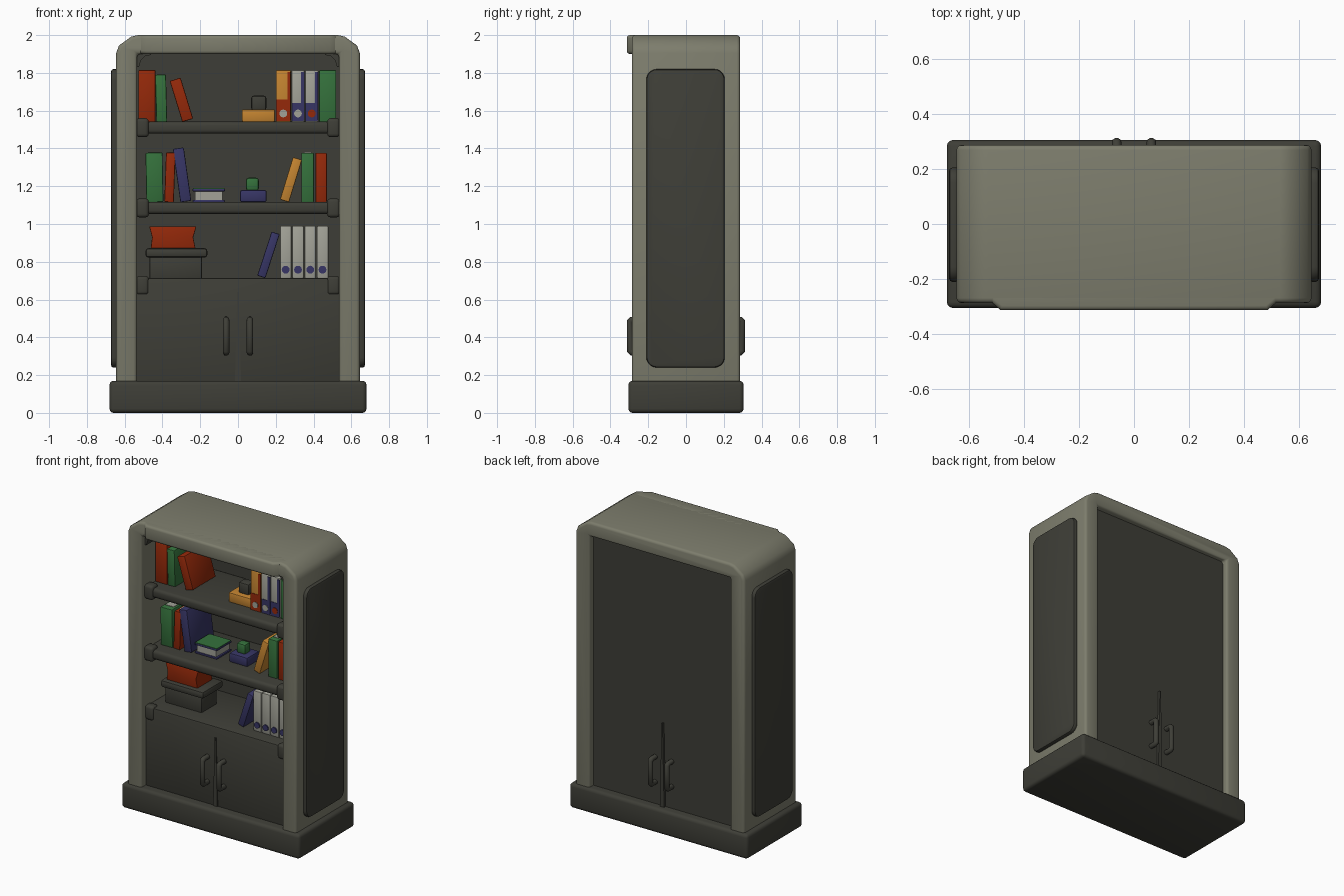
import bpy, bmesh, math
from mathutils import Matrix, Vector

if "Cube" in bpy.data.objects:
    bpy.data.objects.remove(bpy.data.objects["Cube"])

def mat(name, r, g, b):
    m = bpy.data.materials.new(name)
    m.diffuse_color = (r, g, b, 1)
    m.use_nodes = True
    m.node_tree.nodes["Principled BSDF"].inputs["Base Color"].default_value = m.diffuse_color
    return m

FRAME = mat("sage_grey", 0.205, 0.205, 0.152)
DARK = mat("charcoal", 0.048, 0.048, 0.038)
RED = mat("brick_red", 0.30, 0.022, 0.003)
GREEN = mat("green", 0.035, 0.165, 0.045)
BLUE = mat("navy", 0.038, 0.036, 0.13)
ORANGE = mat("amber", 0.55, 0.23, 0.03)
WHITE = mat("paper", 0.36, 0.36, 0.31)

def finish(bm, name, m, bevel=0.0, segs=2):
    """Bevel hard edges, smooth by angle and link the object."""
    bmesh.ops.recalc_face_normals(bm, faces=bm.faces)
    if bevel > 0:
        hard = [e for e in bm.edges if len(e.link_faces) == 2 and e.calc_face_angle() > math.radians(50)]
        bmesh.ops.bevel(bm, geom=hard, offset=bevel, segments=segs, profile=0.5, affect='EDGES')
    me = bpy.data.meshes.new(name)
    bm.to_mesh(me)
    bm.free()
    me.materials.append(m)
    me.shade_smooth()
    me.set_sharp_from_angle(angle=math.radians(40))
    ob = bpy.data.objects.new(name, me)
    bpy.context.collection.objects.link(ob)
    return ob

def box(name, x, y, z, m, bevel=0.006, segs=2, tilt=0.0):
    """Box from (min, max) ranges; tilt leans it in x about its lower corner."""
    bm = bmesh.new()
    bmesh.ops.create_cube(bm, size=1)
    c = Vector(((x[0]+x[1])/2, (y[0]+y[1])/2, (z[0]+z[1])/2))
    bmesh.ops.scale(bm, vec=(x[1]-x[0], y[1]-y[0], z[1]-z[0]), verts=bm.verts)
    bmesh.ops.translate(bm, vec=c, verts=bm.verts)
    ob = finish(bm, name, m, bevel, segs)
    if tilt:
        lean(ob, x[1] if tilt > 0 else x[0], z[0], tilt)
    return ob

def lean(ob, px, pz, deg):
    p = Vector((px, 0, pz))
    ob.data.transform(Matrix.Translation(p) @ Matrix.Rotation(math.radians(deg), 4, 'Y') @ Matrix.Translation(-p))

def prism(name, pts, axis, a, b, m, bevel=0.0, segs=2):
    """Extrude a 2D outline along x (pts = y,z), y (pts = x,z) or z (pts = x,y)."""
    place = {'x': lambda p, q, t: (t, p, q), 'y': lambda p, q, t: (p, t, q), 'z': lambda p, q, t: (p, q, t)}[axis]
    bm = bmesh.new()
    f = bm.faces.new([bm.verts.new(place(p, q, a)) for p, q in pts])
    ext = bmesh.ops.extrude_face_region(bm, geom=[f])
    bmesh.ops.translate(bm, vec=place(0, 0, b - a), verts=[v for v in ext['geom'] if isinstance(v, bmesh.types.BMVert)])
    return finish(bm, name, m, bevel, segs)

def rounded(y0, y1, z0, z1, r, n=5):
    out = []
    for cy, cz, s in ((y1-r, z1-r, 0), (y0+r, z1-r, 90), (y0+r, z0+r, 180), (y1-r, z0+r, 270)):
        for i in range(n + 1):
            t = math.radians(s + 90 * i / n)
            out.append((cy + r*math.cos(t), cz + r*math.sin(t)))
    return out

# plinth
box("plinth", (-.68, .68), (-.305, .305), (0, .17), DARK, .022, 3)

# outer carcass: inverted U with cut top corners, and lips at the top
right = [(.645, .15), (.645, 1.905), (.63, 1.945), (.565, 1.992), (.53, 2.0)]
inner = [(-.535, .15), (-.535, 1.9)]
outline = right + [(-x, z) for x, z in reversed(right)] + inner + [(-x, z) for x, z in reversed(inner)]
prism("carcass", outline, 'y', -.287, .287, FRAME, .018, 3)
prism("top_front_lip", [(-.54, -.265), (-.485, -.313), (.485, -.313), (.54, -.265), (.54, -.2), (-.54, -.2)],
      'z', 1.9, 2.0, FRAME, .016, 3)

# side panels
for s, side in ((-1, "left"), (1, "right")):
    prism(side + "_side_panel", rounded(-.21, .205, .24, 1.82, .055), 'x', s*.635, s*.672, DARK, .012)
    # dark gusset inside the top corner
    prism(side + "_top_gusset", [(s*.54, 1.83), (s*.525, 1.83), (s*.515, 1.865), (s*.49, 1.89), (s*.46, 1.895),
                                 (s*.46, 1.905), (s*.54, 1.905)], 'y', -.25, .21, DARK)

# back panel and lower cupboard
box("back_panel", (-.54, .54), (.21, .245), (.16, 1.905), DARK, 0)
box("cupboard", (-.54, .54), (-.242, .22), (.16, .715), DARK, .012)

# shelves with end brackets
for name, z in (("upper_shelf", 1.51), ("middle_shelf", 1.085)):
    box(name, (-.54, .54), (-.25, .22), (z-.032, z+.032), DARK, .02, 3)
for name, z, y in (("upper", 1.51, -.26), ("middle", 1.085, -.26), ("cupboard", .675, -.25)):
    for s, side in ((-1, "left"), (1, "right")):
        x = sorted((s*.472, s*.54))
        box(f"{name}_{side}_bracket", x, (y, -.19), (z-.05, z+.05), DARK, .018, 3)

# door seams and handles on both faces
for f, face, top, out in ((-1, "front", .64, .249), (1, "back", .745, .262)):
    prism(face + "_door_seam", [(-.016, .17), (.016, .17), (.004, top), (-.004, top)], 'y', f*.23, f*out, DARK)
    for s, side in ((-1, "left"), (1, "right")):
        cu = bpy.data.curves.new(f"{face}_{side}_handle", 'CURVE')
        cu.dimensions = '3D'
        cu.bevel_depth, cu.bevel_resolution = .0175, 3
        sp = cu.splines.new('POLY')
        path = [(.225, .32), (.288, .32), (.297, .329), (.297, .484), (.288, .493), (.225, .493)]
        sp.points.add(len(path) - 1)
        for p, (y, z) in zip(sp.points, path):
            p.co = (s*.063, f*y, z, 1)
        cu.materials.append(DARK)
        ob = bpy.data.objects.new(cu.name, cu)
        bpy.context.collection.objects.link(ob)

# standing and leaning books
Y = (-.15, .1)
def book(name, x0, x1, z, h, m, tilt=0.0, pages=False):
    box(name, (x0, x1), Y, (z, z+h), m, .006, 2, tilt)
    if pages:
        pg = box(name + "_pages", (x0+.014, x1-.014), (Y[0]+.04, Y[1]-.02), (z+h-.01, z+h+.003), WHITE, 0)
        if tilt:
            lean(pg, x1 if tilt > 0 else x0, z, tilt)

U, M, L = 1.54, 1.115, .713
book("upper_red_book", -.528, -.437, U, .275, RED)
book("upper_green_book", -.432, -.375, U, .25, GREEN, -1.5)
book("upper_leaning_book", -.295, -.235, U, .227, RED, -17)
book("upper_end_green_book", .43, .52, U, .275, GREEN)
book("middle_green_book", -.485, -.395, M, .262, GREEN, -1, True)
book("middle_red_book", -.39, -.34, M, .262, RED, 2, True)
book("middle_blue_book", -.305, -.247, M, .285, BLUE, -8)
book("middle_leaning_book", .22, .27, M, .235, ORANGE, 17)
book("middle_end_green_book", .335, .402, M, .262, GREEN, 0, True)
book("middle_end_red_book", .41, .47, M, .262, RED)
book("lower_leaning_book", .1, .145, L, .245, BLUE, 18)

# ring binders with spine strips and finger holes
def binder(name, x0, x1, z, h, body, trim, hole, foot=.1):
    box(name, (x0, x1), Y, (z, z+h), body, .006)
    if trim:
        box(name + "_edge_strip", (x1-.018, x1-.001), (Y[0]-.004, Y[0]+.004), (z+.01, z+h-.01), trim, 0)
        box(name + "_foot_strip", (x0+.002, x1-.004), (Y[0]-.003, Y[0]+.004), (z+.005, z+foot), trim, 0)
    c, r = (x0+x1)/2, .021
    ring = [(c + r*math.cos(i*math.pi/6), z+.045 + r*math.sin(i*math.pi/6)) for i in range(12)]
    prism(name + "_finger_hole", ring, 'y', Y[0]-.007, Y[0], hole)

binder("upper_binder_1", .2, .28, U, .275, ORANGE, RED, WHITE, .12)
binder("upper_binder_2", .283, .352, U, .275, WHITE, BLUE, WHITE)
binder("upper_binder_3", .355, .425, U, .275, WHITE, BLUE, RED)
for i in range(4):
    x = .222 + i*.065
    binder(f"lower_binder_{i+1}", x, x+.061, L, .277, WHITE, None, BLUE)

# small boxes on the shelves
box("upper_amber_box", (.02, .195), (-.135, .01), (U, U+.067), ORANGE, .008)
box("upper_amber_box_knob", (.07, .15), (-.1, -.025), (U+.06, U+.14), DARK, .014)
box("middle_blue_box", (.01, .152), (-.115, .02), (M, M+.065), BLUE, .012)
box("middle_blue_box_knob", (.042, .11), (-.08, -.015), (M+.06, M+.13), GREEN, .014)

# flat book
F = (-.13, .03)
box("flat_book_back_cover", (-.24, -.07), F, (M, M+.013), BLUE, .004)
box("flat_book_pages", (-.228, -.082), (F[0]+.008, F[1]-.008), (M+.01, M+.062), WHITE, 0)
box("flat_book_front_cover", (-.24, -.07), F, (M+.058, M+.071), BLUE, .003)
box("flat_book_cover_face", (-.238, -.072), (F[0]+.002, F[1]-.002), (M+.068, M+.075), GREEN, 0)

# lidded storage box with a red tray on it
box("storage_box", (-.468, -.19), (-.125, .045), (L-.005, .83), DARK, .008)
box("storage_box_lid", (-.49, -.162), (-.15, .075), (.822, .872), DARK, .016)
prism("red_tray", [(-.462, .87), (-.225, .87), (-.237, .93), (-.22, .988), (-.47, .988), (-.455, .93)],
      'y', -.12, .045, RED, .005)
